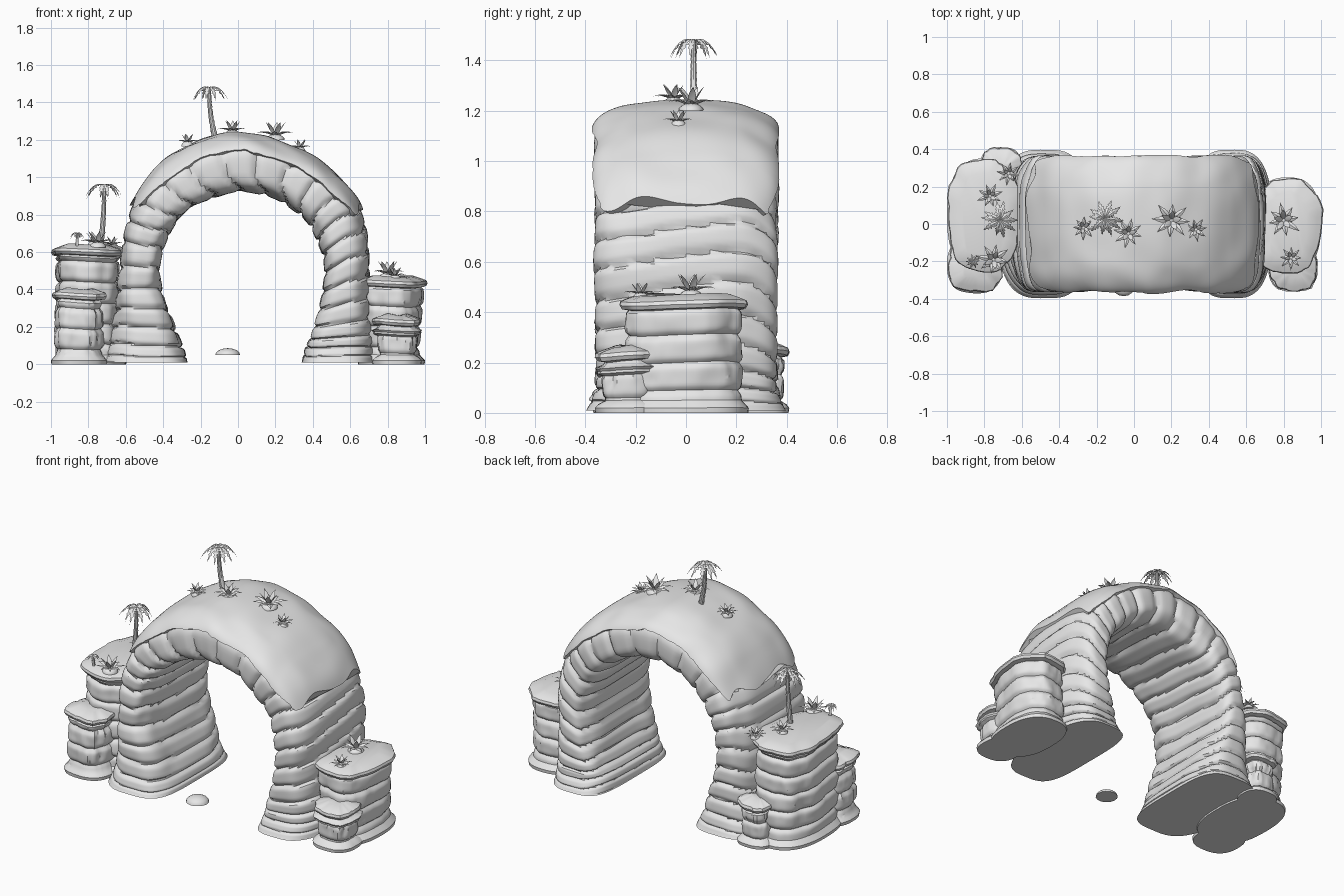
import bpy, bmesh, random
from math import sin, cos, pi, copysign
from mathutils import Vector, noise

random.seed(4)
cube = bpy.data.objects.get("Cube")
if cube:
    bpy.data.objects.remove(cube)

stone = bpy.data.materials.new("plain_stone")
stone.use_nodes = True
grey = (0.8, 0.8, 0.8, 1)
stone.diffuse_color = grey
stone.node_tree.nodes["Principled BSDF"].inputs["Base Color"].default_value = grey


def finish(name, bm, angle=0.6):
    """Turn a bmesh into a smooth shaded object."""
    bmesh.ops.recalc_face_normals(bm, faces=bm.faces)
    mesh = bpy.data.meshes.new(name)
    bm.to_mesh(mesh)
    bm.free()
    mesh.materials.append(stone)
    obj = bpy.data.objects.new(name, mesh)
    bpy.context.collection.objects.link(obj)
    for other in bpy.context.selected_objects:
        other.select_set(False)
    obj.select_set(True)
    bpy.context.view_layer.objects.active = obj
    bpy.ops.object.shade_smooth_by_angle(angle=angle)
    return obj


def loft(bm, loops):
    """Skin closed loops of equal length and cap both ends."""
    rings = [[bm.verts.new(p) for p in loop] for loop in loops]
    for a, b in zip(rings, rings[1:]):
        for i in range(len(a)):
            bm.faces.new((a[i - 1], a[i], b[i], b[i - 1]))
    bm.faces.new(rings[0])
    bm.faces.new(rings[-1])


def spow(value, power):
    return copysign(abs(value) ** power, value)


def groove(s):
    """Narrow valley between two rock layers."""
    return -0.024 * (1 - abs(sin(pi * s))) ** 3


# Rock arch: outer x, outer z, inner x, inner z along the span
SPAN = [Vector(p) for p in (
    (-.73, .01, -.27, .01), (-.71, .08, -.29, .08), (-.67, .24, -.35, .24),
    (-.65, .42, -.41, .42), (-.62, .66, -.40, .6), (-.56, .86, -.34, .74),
    (-.36, 1.1, -.22, .85), (-.02, 1.23, 0, .92), (.32, 1.14, .22, .87),
    (.55, .98, .36, .76), (.66, .82, .43, .63), (.70, .62, .46, .47),
    (.71, .4, .43, .3), (.72, .2, .39, .16), (.73, .08, .36, .08),
    (.74, .01, .34, .01))]


def span_at(t):
    f = min(max(t, 0), 0.9999) * (len(SPAN) - 1)
    i = int(f)
    f -= i
    p0, p1, p2, p3 = (SPAN[min(max(i + k, 0), len(SPAN) - 1)] for k in (-1, 0, 1, 2))
    return p1 + (p2 - p0) * f / 2 + (p0 * 2 - p1 * 5 + p2 * 4 - p3) * f * f / 2 \
        + (p1 * 3 - p0 - p2 * 3 + p3) * f ** 3 / 2


def arch_point(t, a, swell=0.0, layered=True):
    p = span_at(t)
    outer, inner = Vector((p[0], 0, p[1])), Vector((p[2], 0, p[3]))
    mid, across = (outer + inner) / 2, (outer - inner) / 2
    foot = max(0, 1 - min(t, 1 - t) / 0.08)
    power = 2 / (2.7 if cos(a) > 0 else 4)
    if layered:
        wave = t * 26 + 0.16 * sin(2 * a + t * 9) + 0.1 * sin(3 * a)
        swell += groove(wave) * (1 - foot)
    spot = mid + across * cos(a) + Vector((0, sin(a) * 0.37, 0))
    swell += 0.012 * noise.noise(spot * 6) * (1 - foot)
    across *= 1 + swell / across.length
    return mid + across * spow(cos(a), power) \
        + Vector((0, (0.362 + swell + 0.035 * foot) * spow(sin(a), power), 0))


bm = bmesh.new()
ROWS, SIDES = 220, 72
loft(bm, [[arch_point(r / ROWS, 2 * pi * i / SIDES) for i in range(SIDES)]
          for r in range(ROWS + 1)])
finish("rock_arch", bm)

# Overhanging turf cap on the outside of the arch, with a ragged rim
bm = bmesh.new()
loops = []
for r in range(91):
    f = r / 90
    reach = 1.27 + 0.12 * noise.noise(Vector((f * 9, 2, 0))) + 0.04 * noise.noise(Vector((f * 40, 5, 0)))
    reach -= 0.3 * abs(2 * f - 1) ** 8
    angles = [reach * (i / 24 - 1) for i in range(49)]
    loop = []
    for swell, order in ((0.014, angles), (-0.03, angles[::-1])):
        for a in order:
            t = 0.335 + 0.325 * f + (f - 0.5) * 0.014 * sin(a * 7 + f)
            loop.append(arch_point(t, a, swell, False))
    loops.append(loop)
loft(bm, loops)
finish("turf_cap", bm)


# Layered side pillars with an overhanging top
def pillar(name, cx, cy, rx, ry, top, ledges=(), phase=0.0):
    profile = [(0, 0.012), (0.02, 0.015), (0.035, 0.002)]
    z = 0.05
    while z < top - 0.06:
        lip = max([0.03 for l in ledges if abs(z - l) < 0.018], default=0)
        profile.append((z, lip - 0.012 + groove(z / 0.11 + phase) * 0.8))
        z += 0.01
    profile += [(top - .055, -.025), (top - .05, .003), (top - .035, .012),
                (top - .02, .008), (top - .01, -.015), (top + .005, -.06)]
    loops = []
    for z, offset in profile:
        loop = []
        for i in range(56):
            a = 2 * pi * i / 56
            wave = 0.02 * noise.noise(Vector((cos(a) * 2, sin(a) * 2, z * 3 + phase * 7)))
            ragged = 0.008 * noise.noise(Vector((cos(a) * 6, sin(a) * 6, z * 12)))
            edge = offset + (wave + ragged) * min(1, z * 8)
            loop.append((cx + (rx + edge) * spow(cos(a), 0.8),
                         cy + (ry + edge) * spow(sin(a), 0.8),
                         z + 0.006 * sin(2 * a + phase) * min(1, z * 5)))
        loops.append(loop)
    bm = bmesh.new()
    loft(bm, loops)
    finish(name, bm)


pillar("left_tall_pillar", -.80, .045, .185, .29, .635)
pillar("left_front_pillar", -.85, -.22, .135, .135, .40, phase=.3)
pillar("left_back_pillar", -.71, .3, .1, .095, .28, phase=.6)
pillar("right_tall_pillar", .82, -.005, .166, .24, .465, phase=.2)
pillar("right_front_pillar", .85, -.23, .118, .118, .26, (.17,), phase=.5)


# Plants
def dome(bm, spot, radius, height):
    made = bmesh.ops.create_uvsphere(bm, u_segments=16, v_segments=10, radius=1)["verts"]
    for v in made:
        v.co = Vector((v.co.x * radius, v.co.y * radius, max(v.co.z, 0) * height)) + spot


def leaf(bm, spot, turn, length, rise, droop, width, steps=6, serrated=False):
    out, side = Vector((cos(turn), sin(turn), 0)), Vector((-sin(turn), cos(turn), 0))
    rows = []
    for i in range(steps + 1):
        t = i / steps
        w = width * (0.25 + sin(pi * t) * 0.75) * (1 - t ** 4)
        if serrated and i % 2:
            w *= 0.45
        mid = spot + out * length * t + Vector((0, 0, rise * t - droop * t * t))
        fold = Vector((0, 0, w * 0.45))
        rows.append([bm.verts.new(p) for p in (mid - side * w - fold, mid, mid + side * w - fold)])
    for a, b in zip(rows, rows[1:]):
        for k in (0, 1):
            bm.faces.new((a[k], a[k + 1], b[k + 1], b[k]))


def shrub(name, x, y, z, size):
    bm = bmesh.new()
    spot = Vector((x, y, z))
    dome(bm, spot - Vector((0, 0, .015)), size * .5, .03)
    for count, reach, rise, droop in ((8, 1, .95, .75), (5, .6, 1.2, .4)):
        start = random.random() * pi
        for i in range(count):
            leaf(bm, spot, start + 2 * pi * i / count, size * reach * random.uniform(.85, 1.1),
                 size * rise, size * droop, size * .17)
    finish(name, bm)


def palm(name, base, crown, radius, size):
    base, crown = Vector(base), Vector(crown)
    bm = bmesh.new()
    loops = []
    for r in range(21):
        t = r / 20
        mid = base.lerp(crown, t)
        mid.x += (crown.x - base.x) * 0.25 * sin(pi * t)
        girth = radius * (1.3 - 0.5 * t) * (1.12 if r % 2 else 0.95)
        loops.append([mid + Vector((cos(k * pi / 5), sin(k * pi / 5), 0)) * girth
                      for k in range(10)])
    loft(bm, loops)
    for i in range(10):
        leaf(bm, crown, 2 * pi * i / 10 + random.uniform(-.15, .15), size * random.uniform(.85, 1.1),
             size * .75, size * 1.45, size * .2, 14, True)
    finish(name, bm)


SHRUBS = {
    "arch": ((-.27, -.02, 1.18, .065), (-.03, -.05, 1.24, .08), (.2, .02, 1.215, .1), (.33, -.03, 1.15, .065)),
    "left": ((-.77, .15, .645, .07), (-.67, .27, .635, .06), (-.75, -.19, .64, .09)),
    "right": ((.8, .02, .475, .095), (.84, -.18, .465, .065)),
}
for place, spots in SHRUBS.items():
    for n, spot in enumerate(spots, 1):
        shrub(f"{place}_shrub_{n}", *spot)

palm("arch_palm", (-.12, .03, 1.2), (-.155, .03, 1.475), .012, .1)
palm("left_palm", (-.735, .02, .63), (-.715, .02, .955), .012, .1)
palm("left_sapling", (-.86, -.19, .61), (-.86, -.2, .7), .007, .04)

# Small loose stone below the span
bm = bmesh.new()
dome(bm, Vector((-.055, -.32, .05)), .066, .036)
finish("loose_stone", bm)
